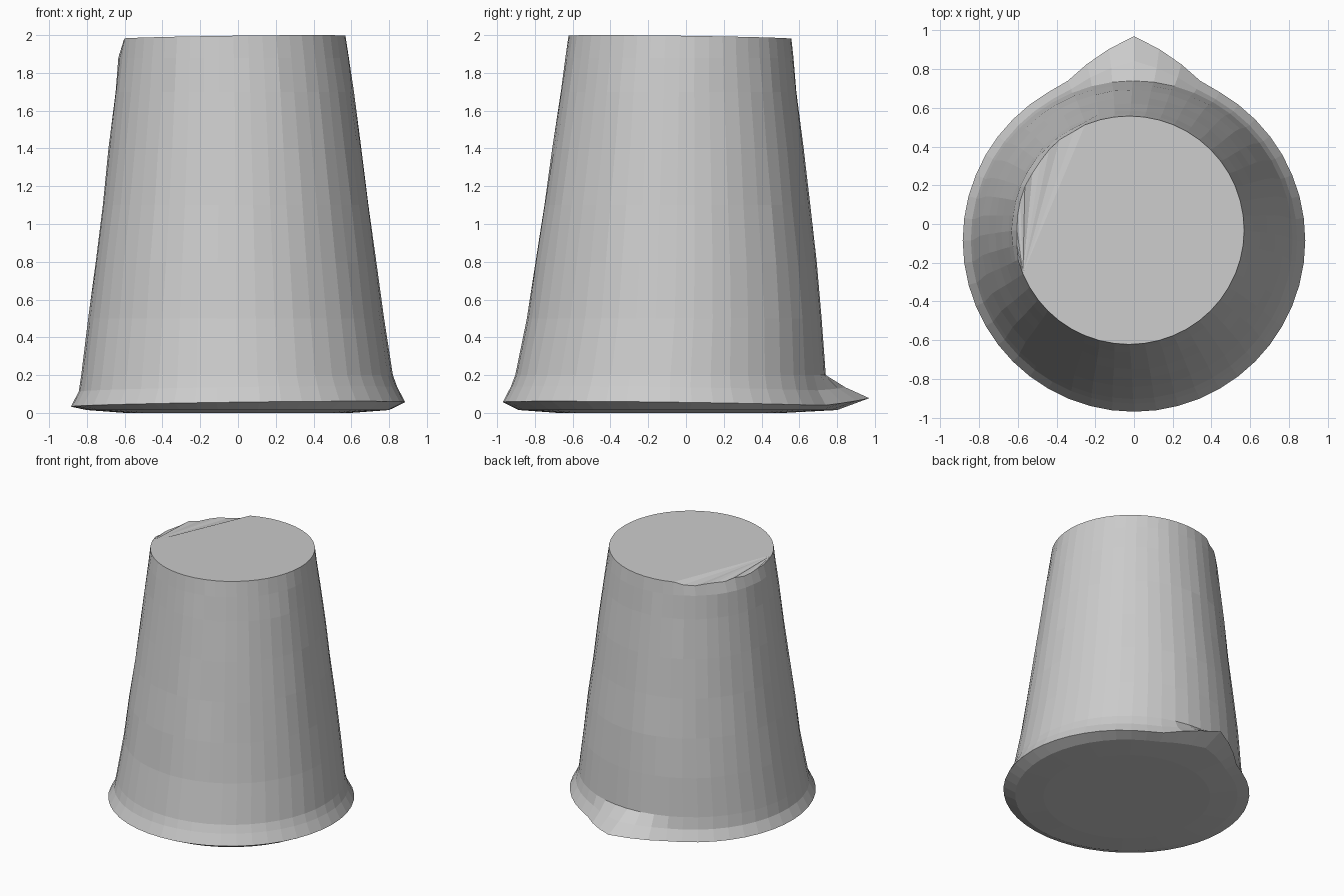
import bpy
import bmesh
import math
import random

random.seed(4)
SIDES = 48

old = bpy.data.objects.get("Cube")
if old:
    bpy.data.objects.remove(old, do_unlink=True)

grey = bpy.data.materials.new("plain grey")
grey.use_nodes = True
colour = (0.6, 0.6, 0.6, 1)
grey.diffuse_color = colour
grey.node_tree.nodes["Principled BSDF"].inputs["Base Color"].default_value = colour

# Rings from the underside up: height, x radius, y radius, x centre, y centre, spout share
RINGS = [
    (0.0, 0.60, 0.60, 0.0, -0.08, 0.0),
    (0.015, 0.80, 0.80, 0.0, -0.085, 0.5),
    (0.045, 0.885, 0.885, 0.0, -0.085, 1.0),
    (0.125, 0.843, 0.843, 0.0, -0.085, 0.5),
    (0.2, 0.825, 0.822, -0.005, -0.082, 0.0),
    (0.5, 0.783, 0.780, -0.008, -0.06, 0.0),
    (0.8, 0.745, 0.745, -0.01, -0.052, 0.0),
    (1.1, 0.705, 0.704, -0.012, -0.047, 0.0),
    (1.4, 0.668, 0.664, -0.015, -0.042, 0.0),
    (1.7, 0.632, 0.625, -0.018, -0.038, 0.0),
    (1.88, 0.61, 0.603, -0.022, -0.035, 0.0),
    (2.0, 0.594, 0.59, -0.025, -0.032, 0.0),
]


def spout(angle):
    """Pulled-out tip at the back of the rim, from 0 to 1."""
    off = abs(math.degrees(angle) - 90)
    return max(0, 1 - off / 24) ** 1.1


bm = bmesh.new()
rings = []
for level, (z, rx, ry, cx, cy, share) in enumerate(RINGS):
    ring = []
    for i in range(SIDES):
        a = math.tau * i / SIDES
        tip = spout(a) * share
        wobble = random.uniform(-0.003, 0.003) if 4 < level < 11 else 0
        x = cx + (rx + wobble + 0.17 * tip) * math.cos(a)
        y = cy + (ry + wobble + 0.17 * tip) * math.sin(a)
        h = z
        if level in (2, 3):
            # uneven flared lip, lifted at the spout
            h += 0.012 * math.cos(a) - 0.012 * math.sin(a) + 0.045 * tip
        elif level == 11:
            # slightly tilted top with a ragged patch on its right back edge
            h += 0.008 * (math.cos(a) - math.sin(a) - math.sqrt(2))
            if 115 < math.degrees(a) < 195:
                h -= random.uniform(0, 0.025)
                x += random.uniform(0, 0.015)
        ring.append(bm.verts.new((x, y, h)))
    rings.append(ring)

# Walls and flared lip
for low, high in zip(rings, rings[1:]):
    for i in range(SIDES):
        j = (i + 1) % SIDES
        bm.faces.new((low[i], low[j], high[j], high[i]))

# Underside, and the top fanned from one point on its edge
bm.faces.new(rings[0][::-1])
top = rings[-1]
start = int(SIDES * 0.58)
for k in range(1, SIDES - 1):
    bm.faces.new((top[start], top[(start + k) % SIDES], top[(start + k + 1) % SIDES]))

bmesh.ops.recalc_face_normals(bm, faces=bm.faces)
mesh = bpy.data.meshes.new("upturned_cup")
bm.to_mesh(mesh)
bm.free()
mesh.materials.append(grey)
cup = bpy.data.objects.new("upturned_cup", mesh)
bpy.context.collection.objects.link(cup)
